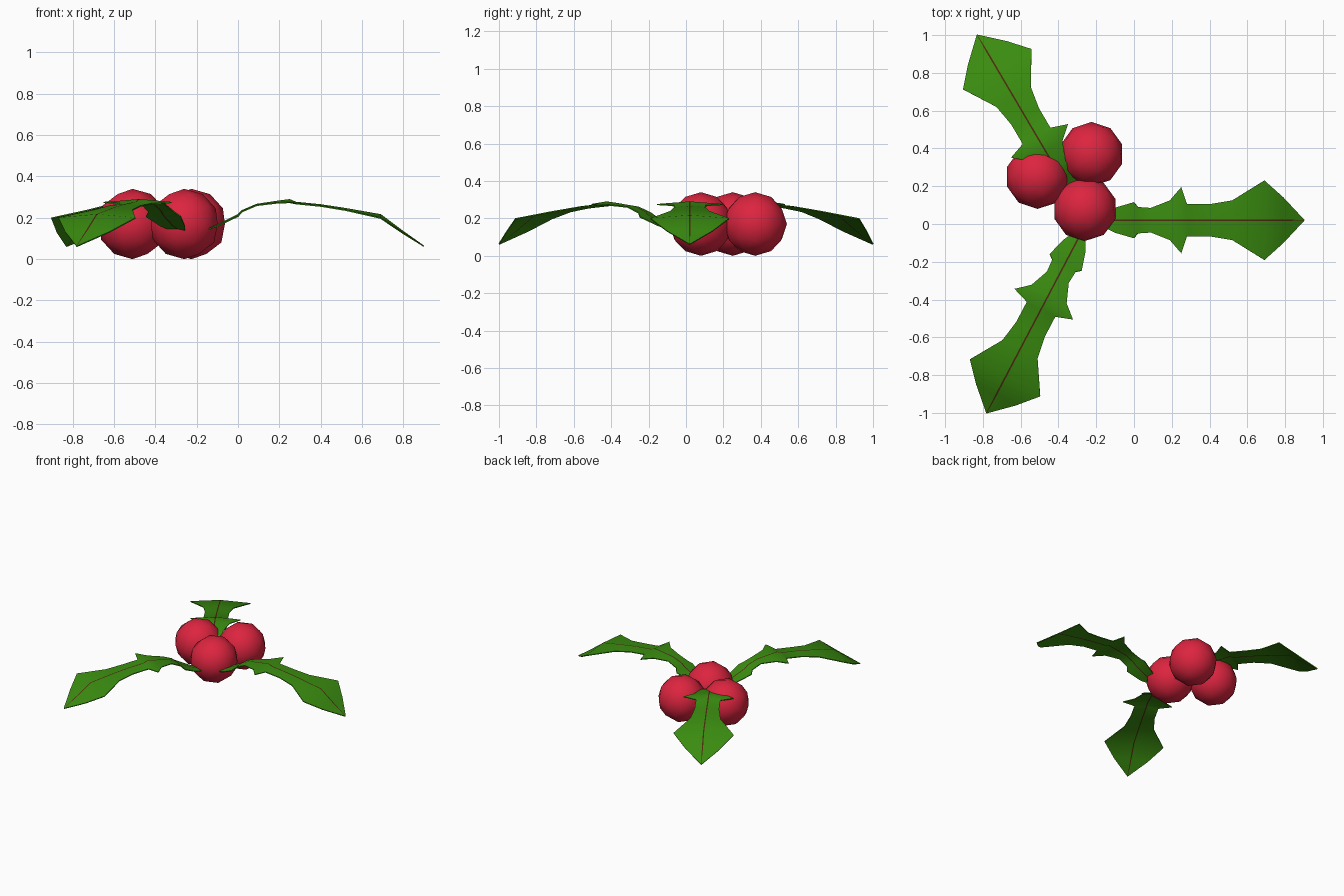
import bpy, bmesh, math
from mathutils import Matrix, Vector

if "Cube" in bpy.data.objects:
    bpy.data.objects.remove(bpy.data.objects["Cube"], do_unlink=True)


def material(name, rgb):
    m = bpy.data.materials.new(name)
    m.use_nodes = True
    m.diffuse_color = (*rgb, 1)
    m.node_tree.nodes["Principled BSDF"].inputs["Base Color"].default_value = (*rgb, 1)
    return m


green = material("leaf green", (0.042, 0.26, 0.005))
brown = material("midrib brown", (0.075, 0.022, 0.005))
red = material("berry red", (0.72, 0.018, 0.05))

# Leaf stations from base to tip: distance from tip, half width, height
STATIONS = [(1.07, .03, .14), (1.0, .066, .165), (.90, .095, .215), (.88, .07, .235),
            (.81, .065, .265), (.71, .105, .28), (.65, .175, .288), (.62, .085, .275),
            (.50, .085, .263), (.38, .105, .245), (.21, .21, .215), (.11, .12, .14),
            (0, .002, .062)]
RIB = 0.004     # half width of the midrib
DROOP = 0.08    # edges hang slightly below the midrib


def leaf(name, tip, angle):
    bm = bmesh.new()
    rows = []
    for d, w, z in STATIONS:
        r = min(RIB, w / 2)
        rows.append([bm.verts.new((-d, y, z - DROOP * abs(y))) for y in (-w, -r, r, w)])
    for a, b in zip(rows, rows[1:]):
        for i in range(3):
            f = bm.faces.new((a[i], b[i], b[i + 1], a[i + 1]))
            f.material_index = 1 if i == 1 else 0
    bm.transform(Matrix.Translation(Vector((*tip, 0))) @ Matrix.Rotation(math.radians(angle), 4, 'Z'))
    mesh = bpy.data.meshes.new(name)
    bm.to_mesh(mesh)
    bm.free()
    mesh.materials.append(green)
    mesh.materials.append(brown)
    ob = bpy.data.objects.new(name, mesh)
    bpy.context.collection.objects.link(ob)
    bpy.ops.object.select_all(action='DESELECT')
    bpy.context.view_layer.objects.active = ob
    ob.select_set(True)
    thick = ob.modifiers.new("thickness", 'SOLIDIFY')
    thick.thickness = 0.006
    thick.offset = 0
    bpy.ops.object.modifier_apply(modifier=thick.name)
    bpy.ops.object.shade_smooth_by_angle(angle=math.radians(40))


leaf("left_leaf", (0.90, 0.02), 0)
leaf("back_leaf", (-0.83, 1.0), 120.5)
leaf("front_leaf", (-0.78, -1.0), 242.3)

# Berries
R = 0.17
for name, x, y in (("back_berry", -.225, .37), ("right_berry", -.51, .25), ("front_berry", -.26, .08)):
    bpy.ops.mesh.primitive_ico_sphere_add(subdivisions=2, radius=R, location=(x, y, R))
    berry = bpy.context.object
    berry.name = name
    berry.data.materials.append(red)
    bpy.ops.object.shade_smooth()
